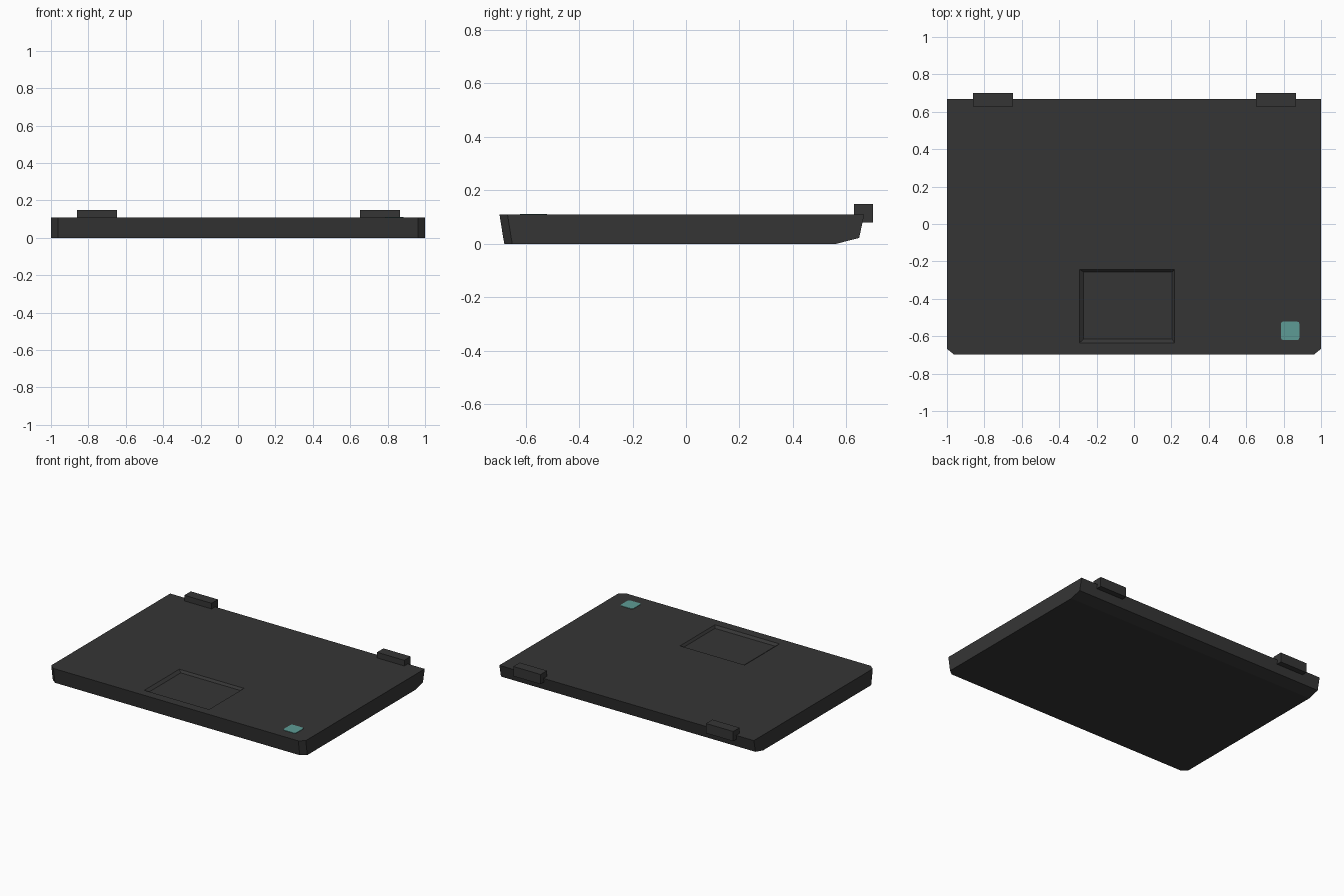
import bpy, bmesh

if "Cube" in bpy.data.objects:
    bpy.data.objects.remove(bpy.data.objects["Cube"])


def material(name, rgb):
    m = bpy.data.materials.new(name)
    m.diffuse_color = (*rgb, 1)
    m.use_nodes = True
    m.node_tree.nodes["Principled BSDF"].inputs["Base Color"].default_value = m.diffuse_color
    return m


charcoal = material("charcoal", (0.036, 0.036, 0.036))
teal = material("teal", (0.11, 0.33, 0.30))


def finish(bm, name, mat):
    bmesh.ops.recalc_face_normals(bm, faces=bm.faces[:])
    mesh = bpy.data.meshes.new(name)
    bm.to_mesh(mesh)
    bm.free()
    mesh.materials.append(mat)
    obj = bpy.data.objects.new(name, mesh)
    bpy.context.collection.objects.link(obj)
    return obj


def ring(bm, points, z):
    return [bm.verts.new((x, y, z)) for x, y in points]


def bridge(bm, a, b):
    for i in range(len(a)):
        j = (i + 1) % len(a)
        bm.faces.new((a[i], a[j], b[j], b[i]))


def rect(x0, x1, y0, y1):
    return [(x0, y0), (x1, y0), (x1, y1), (x0, y1)]


def box(name, x, y, z, mat, corner=0):
    bm = bmesh.new()
    low, high = ring(bm, rect(*x, *y), z[0]), ring(bm, rect(*x, *y), z[1])
    bridge(bm, low, high)
    bm.faces.new(low)
    bm.faces.new(high)
    if corner:
        upright = [e for e in bm.edges if abs(e.verts[0].co.z - e.verts[1].co.z) > 1e-5]
        bmesh.ops.bevel(bm, geom=upright, offset=corner, segments=2,
                        profile=0.5, affect='EDGES')
    return finish(bm, name, mat)


# Base: tapered outline with cut front corners, lofted through three heights
TOP = 0.109
bm = bmesh.new()
rings = []
for z, front, back in ((0, -0.68, 0.563), (0.022, -0.684, 0.648), (TOP, -0.698, 0.667)):
    outline = [(-0.962, front), (0.962, front), (1, front + 0.03),
               (1, back), (-1, back), (-1, front + 0.03)]
    rings.append(ring(bm, outline, z))
bm.faces.new(rings[0])
bridge(bm, rings[0], rings[1])
bridge(bm, rings[1], rings[2])

# Touchpad recess sunk into the top
rim = ring(bm, rect(-0.291, 0.217, -0.635, -0.243), TOP)
floor = ring(bm, rect(-0.270, 0.204, -0.616, -0.257), TOP - 0.015)
bridge(bm, rim, floor)
bm.faces.new(floor)
edges = [bm.edges.get((r[i], r[(i + 1) % len(r)]))
         for r in (rings[2], rim) for i in range(len(r))]
bmesh.ops.triangle_fill(bm, edges=edges, use_beauty=True, normal=(0, 0, 1))
finish(bm, "laptop_base", charcoal)

# Hinges
for side, x in (("left", (-0.861, -0.647)), ("right", (0.653, 0.867))):
    box("hinge_" + side, x, (0.628, 0.70), (0.08, 0.149), charcoal)

# Sticker on the palm rest
box("palm_rest_sticker", (0.785, 0.885), (-0.621, -0.521), (TOP - 0.002, TOP + 0.003),
    teal, corner=0.014)
